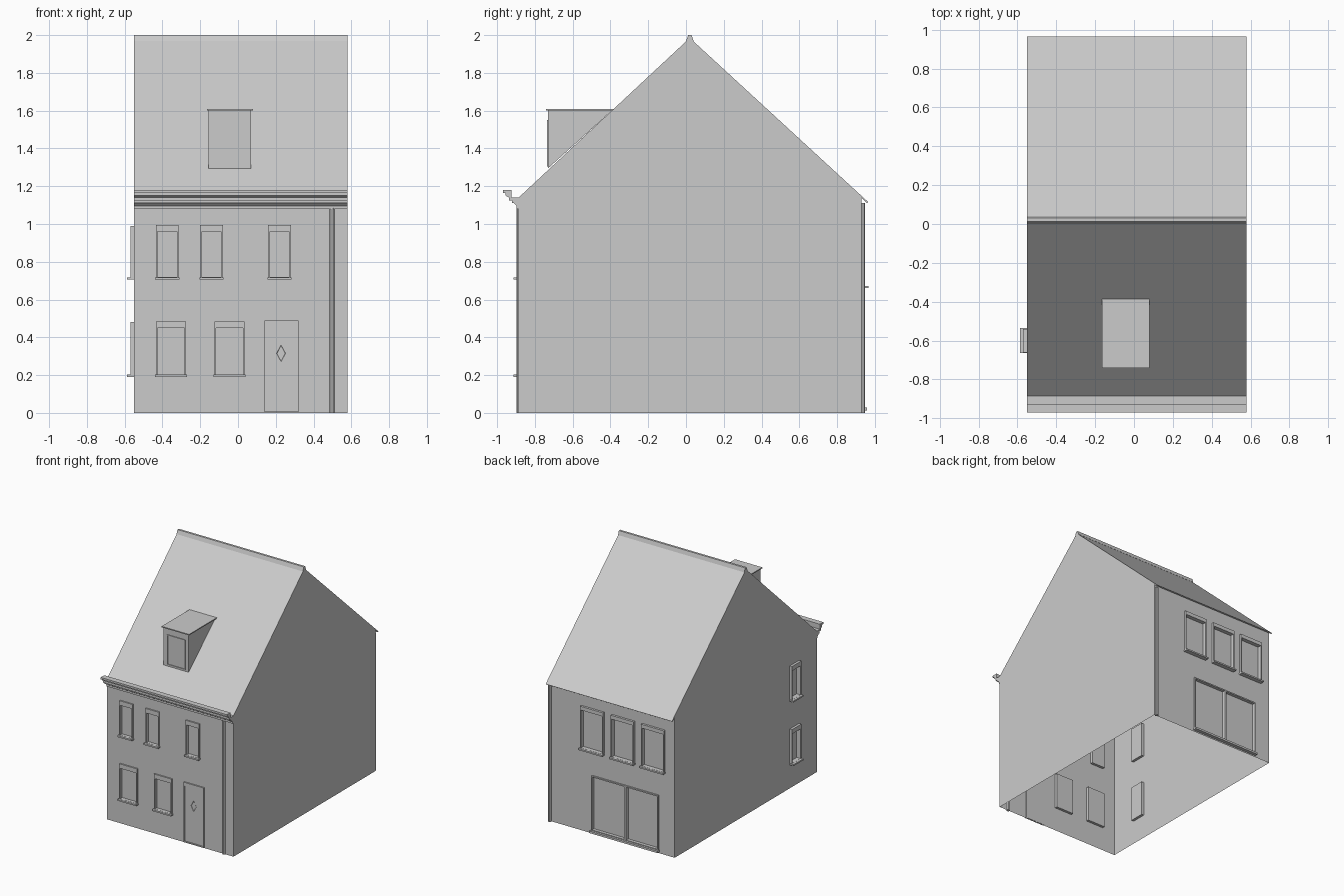
import bpy, bmesh, math
from mathutils import Matrix, Vector

cube = bpy.data.objects.get("Cube")
if cube:
    bpy.data.objects.remove(cube, do_unlink=True)

grey = bpy.data.materials.new("plain_grey")
grey.use_nodes = True
grey.diffuse_color = (0.6, 0.6, 0.6, 1)
grey.node_tree.nodes["Principled BSDF"].inputs["Base Color"].default_value = (0.6, 0.6, 0.6, 1)

X0, X1 = -0.55, 0.58        # side walls
YF, YB = -0.886, 0.93       # front and back walls
EAVE, RIDGE_Y, RIDGE_Z = 1.14, 0.02, 1.985


def finish(name, bm, matrix=Matrix(), recalc=True):
    if recalc:
        bmesh.ops.recalc_face_normals(bm, faces=bm.faces)
    me = bpy.data.meshes.new(name)
    bm.to_mesh(me)
    bm.free()
    me.materials.append(grey)
    ob = bpy.data.objects.new(name, me)
    ob.matrix_world = matrix
    bpy.context.collection.objects.link(ob)
    return ob


def boxes(name, items, matrix=Matrix()):
    """One object made of boxes given as (x0, x1, y0, y1, z0, z1)."""
    bm = bmesh.new()
    for x0, x1, y0, y1, z0, z1 in items:
        size = Matrix.Diagonal((x1 - x0, y1 - y0, z1 - z0, 1))
        mid = Matrix.Translation(((x0 + x1) / 2, (y0 + y1) / 2, (z0 + z1) / 2))
        bmesh.ops.create_cube(bm, size=1, matrix=mid @ size)
    return finish(name, bm, matrix)


def extrude_x(name, profile, x0=X0, x1=X1):
    """Closed (y, z) profile swept along x."""
    bm = bmesh.new()
    face = bm.faces.new([bm.verts.new((x0, y, z)) for y, z in profile])
    new = bmesh.ops.extrude_face_region(bm, geom=[face])["geom"]
    bmesh.ops.translate(bm, vec=(x1 - x0, 0, 0),
                        verts=[v for v in new if isinstance(v, bmesh.types.BMVert)])
    return finish(name, bm)


def wall(name, matrix, x0, x1, holes, peak=None):
    """Sheet facing local -y with rectangular holes and an optional gable."""
    bm = bmesh.new()
    xs = sorted({x0, x1, *(h[0] for h in holes), *(h[1] for h in holes)})
    zs = sorted({0, EAVE, *(h[2] for h in holes), *(h[3] for h in holes)})
    for a, b in zip(xs, xs[1:]):
        for c, d in zip(zs, zs[1:]):
            mx, mz = (a + b) / 2, (c + d) / 2
            if not any(h[0] < mx < h[1] and h[2] < mz < h[3] for h in holes):
                bm.faces.new([bm.verts.new((x, 0, z)) for x, z in ((a, c), (b, c), (b, d), (a, d))])
    if peak is not None:
        bm.faces.new([bm.verts.new(p) for p in ((x0, 0, EAVE), (x1, 0, EAVE), (peak, 0, RIDGE_Z - 0.005))])
    bmesh.ops.remove_doubles(bm, verts=bm.verts, dist=0.0001)
    finish(name, bm, matrix, recalc=False)


def opening(name, matrix, rect, out=0.011, lintel=0.036, sill=True, depth=0.015):
    """Surround, recessed panel and sill filling one wall hole."""
    x0, x1, z0, z1 = rect
    t, back = 0.009, depth + 0.006
    parts = [(x0, x0 + t, -out, back, z0, z1), (x1 - t, x1, -out, back, z0, z1),
             (x0 + t, x1 - t, -out, back, z1 - lintel, z1),
             (x0 + t, x1 - t, -out, back, z0, z0 + t),
             (x0 + t, x1 - t, depth, back, z0 + t, z1 - lintel)]
    if sill:
        parts.append((x0 - 0.004, x1 + 0.004, -out - 0.017, 0, z0 - 0.004, z0 + 0.008))
    boxes(name, parts, matrix)


def place(x, y, degrees):
    return Matrix.Translation((x, y, 0)) @ Matrix.Rotation(math.radians(degrees), 4, "Z")


front, back = place(0, YF, 0), place(0, YB, 180)
left, right = place(X1, 0, 90), place(X0, 0, -90)

# Opening layout in each wall's own coordinates
upper = [(a, b, 0.71, 0.995) for a, b in ((-0.435, -0.315), (-0.2, -0.08), (0.16, 0.28))]
lower = [(a, a + 0.16, 0.195, 0.485) for a in (-0.435, -0.125)]
door = (0.14, 0.32, 0.005, 0.49)
rear = [(a, a + 0.205, 0.665, 1.01) for a in (-0.285, -0.01, 0.26)]
patio = [(-0.19, 0.115, 0.025, 0.47), (0.115, 0.41, 0.025, 0.47)]
side = [(0.54, 0.66, 0.195, 0.48), (0.54, 0.66, 0.71, 0.99)]

# Walls
wall("front_wall", front, X0, X1, upper + lower + [door])
wall("back_wall", back, -X1, -X0, rear + patio)
wall("right_wall", right, -YB, -YF, side, -RIDGE_Y)
wall("left_wall", left, YF, YB, [], RIDGE_Y)

# Windows and doors
for r in upper + lower:
    opening("front_window", front, r)
for r in rear:
    opening("back_window", back, r, out=0.018, lintel=0.03)
for r in side:
    opening("side_window", right, r, out=0.02)
for r in patio:
    opening("patio_door", back, r, lintel=0.01, sill=False)
boxes("patio_sill", [(-0.195, 0.415, -0.028, 0, 0.012, 0.028)], back)
opening("front_door", front, door, lintel=0.03, sill=False, depth=-0.004)

# Diamond pane in the door
bm = bmesh.new()
shape = place(0.228, YF - 0.006, 0) @ Matrix.Translation((0, 0, 0.315)) @ Matrix.Rotation(math.pi / 2, 4, "X")
bmesh.ops.create_circle(bm, cap_ends=True, segments=4, radius=1,
                        matrix=shape @ Matrix.Diagonal((0.024, 0.044, 1, 1)))
pane = bm.faces[:]
bmesh.ops.inset_region(bm, faces=pane, thickness=0.004, use_boundary=True)
bmesh.ops.translate(bm, verts=pane[0].verts[:], vec=(0, 0.003, 0))
finish("door_diamond", bm, recalc=False)

# Roof and ridge cap
extrude_x("roof", [(YF, EAVE), (RIDGE_Y, RIDGE_Z), (0.965, 1.116),
                   (0.958, 1.111), (RIDGE_Y, RIDGE_Z - 0.012), (YF, EAVE - 0.012)])
extrude_x("ridge_cap", [(0.0, 1.968), (0.012, 2.0), (0.03, 2.0), (0.04, 1.968)])

# Stepped cornice with the gutter behind its lip
extrude_x("cornice", [(YF, 1.08), (-0.897, 1.08), (-0.897, 1.095), (-0.912, 1.11),
                      (-0.922, 1.11), (-0.922, 1.125), (-0.937, 1.125), (-0.937, 1.14),
                      (-0.955, 1.15), (-0.955, 1.165), (-0.97, 1.165), (-0.97, 1.18),
                      (-0.925, 1.18), (-0.925, EAVE), (YF, EAVE)])

# Downpipes
for name, x, y, top in (("front_downpipe", 0.498, YF, 1.085), ("back_downpipe", 0.562, YB + 0.006, 1.11)):
    bm = bmesh.new()
    bmesh.ops.create_cone(bm, cap_ends=True, segments=8, radius1=0.0135, radius2=0.0135, depth=top,
                          matrix=Matrix.Translation((x, y, top / 2)) @ Matrix.Rotation(math.pi / 8, 4, "Z"))
    finish(name, bm)

# Dormer: wedge body, flat roof and framed window
DY = -0.73
extrude_x("dormer_body", [(DY, 1.295), (DY, 1.60), (-0.393, 1.60)], -0.155, 0.07)
boxes("dormer_roof", [(-0.165, 0.08, DY - 0.01, -0.385, 1.60, 1.608)])
wx0, wx1, wz0, wz1, t = -0.122, 0.04, 1.305, 1.55, 0.008
boxes("dormer_window_frame", [(wx0, wx0 + t, DY - 0.006, DY, wz0, wz1), (wx1 - t, wx1, DY - 0.006, DY, wz0, wz1),
                              (wx0, wx1, DY - 0.006, DY, wz0, wz0 + t), (wx0, wx1, DY - 0.006, DY, wz1 - t, wz1)])
